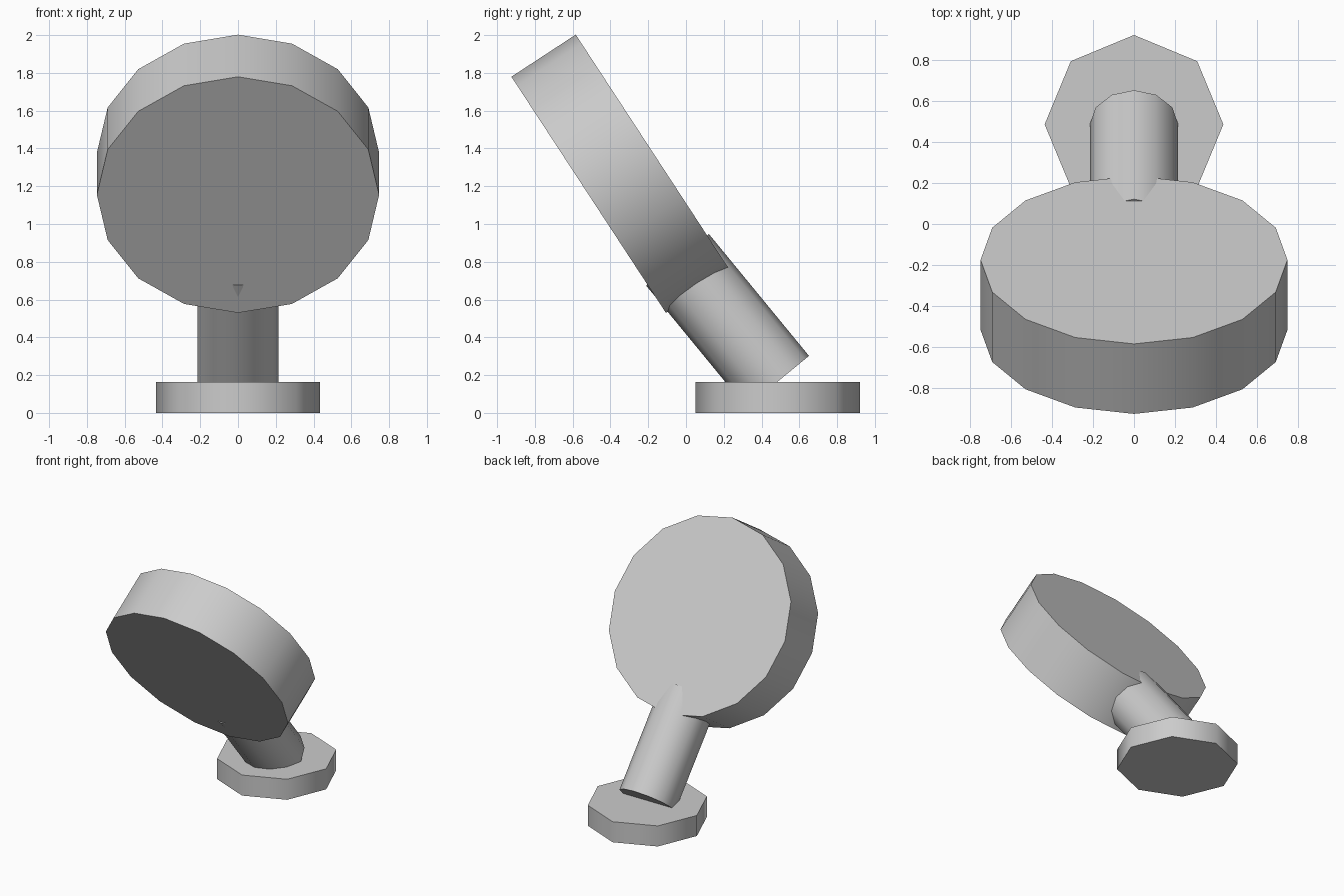
import bpy
import bmesh
from math import radians
from mathutils import Matrix

cube = bpy.data.objects.get("Cube")
if cube:
    bpy.data.objects.remove(cube, do_unlink=True)

grey = bpy.data.materials.new("plain_grey")
grey.use_nodes = True
colour = (0.6, 0.6, 0.6, 1)
grey.diffuse_color = colour
grey.node_tree.nodes["Principled BSDF"].inputs["Base Color"].default_value = colour


def cylinder(name, sides, radius, depth, centre, tilt=0):
    """Closed cylinder with smooth walls and flat caps, tilted about x."""
    bm = bmesh.new()
    bmesh.ops.create_cone(bm, cap_ends=True, segments=sides,
                          radius1=radius, radius2=radius, depth=depth)
    bm.transform(Matrix.Translation(centre) @ Matrix.Rotation(radians(tilt), 4, "X"))
    mesh = bpy.data.meshes.new(name)
    bm.to_mesh(mesh)
    bm.free()
    mesh.materials.append(grey)
    obj = bpy.data.objects.new(name, mesh)
    bpy.context.collection.objects.link(obj)
    bpy.ops.object.select_all(action="DESELECT")
    obj.select_set(True)
    bpy.context.view_layer.objects.active = obj
    bpy.ops.object.shade_smooth_by_angle(angle=radians(60))
    return obj


# Octagonal foot
cylinder("base", 8, 0.435, 0.163, (0, 0.485, 0.0815))

# Leaning stem, rising from the middle of the foot into the head
cylinder("stem", 12, 0.215, 0.835, (0, 0.22, 0.488), 39.4)

# Broad tilted head
cylinder("head_disc", 16, 0.747, 0.407, (0, -0.345, 1.266), -56.8)
